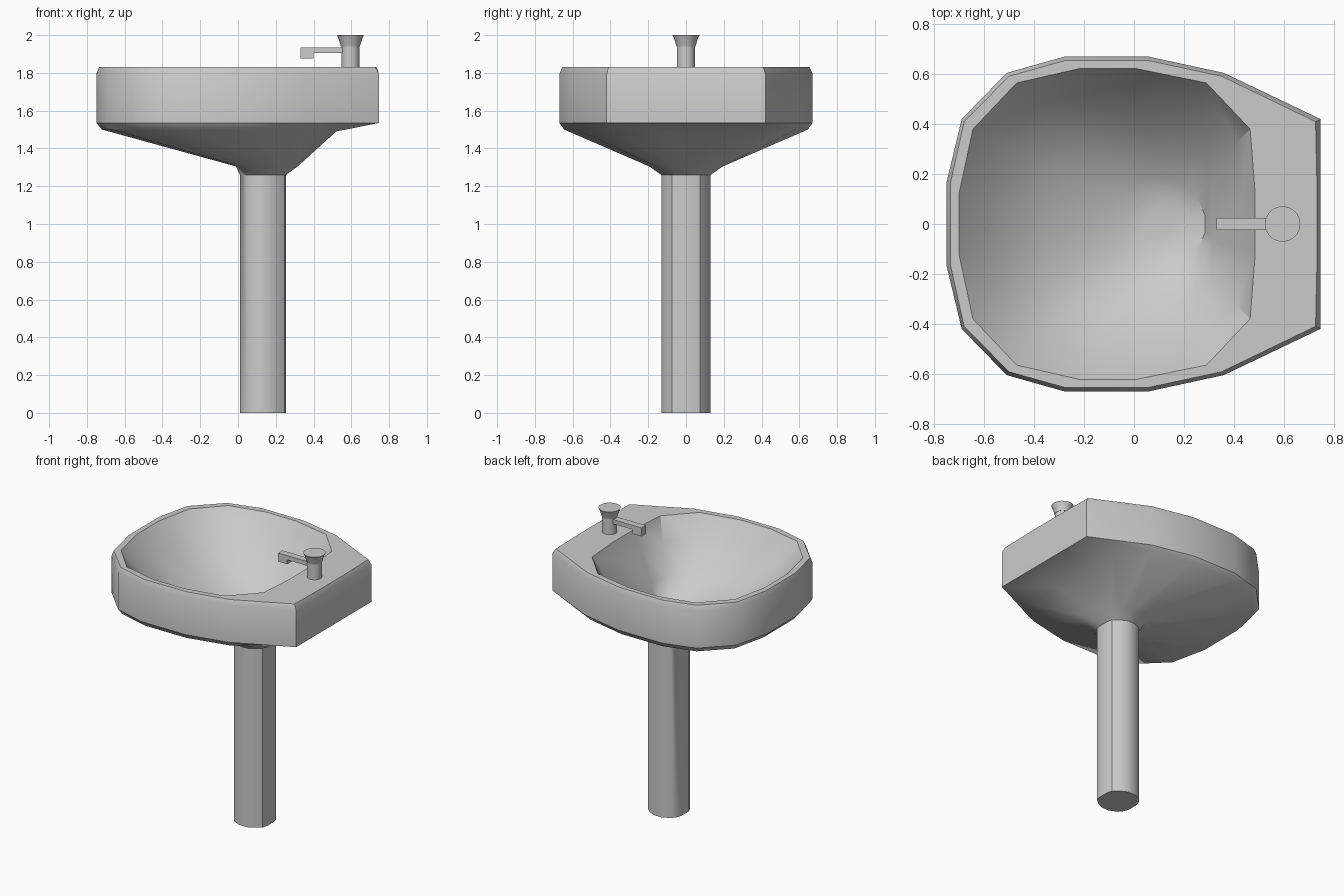
import bpy, bmesh, math

if "Cube" in bpy.data.objects:
    bpy.data.objects.remove(bpy.data.objects["Cube"])

# Half profiles (y >= 0), 8 points from the front of the basin round to the tap side
OUTER = [(-.75, .17), (-.69, .42), (-.51, .605), (-.28, .67),
         (.06, .67), (.36, .605), (.747, .42), (.747, .14)]
RIM = [(-.735, .165), (-.68, .41), (-.50, .592), (-.275, .655),
       (.055, .655), (.35, .592), (.727, .41), (.733, .14)]
BOWL = [(-.70, .125), (-.645, .38), (-.47, .565), (-.22, .622),
        (.01, .622), (.29, .565), (.465, .38), (.485, .125)]
UNDER = [(-.72, .16), (-.665, .41), (-.49, .585), (-.27, .645),
         (.05, .645), (.34, .58), (.52, .42), (.52, .14)]
POST = [(.01, .045), (.025, .08), (.045, .105), (.10, .13),
        (.16, .13), (.21, .105), (.245, .075), (.255, .035)]
DRAIN_X = .097


def ring(half, z):
    pts = half + [(x, -y) for x, y in reversed(half)]
    return [(x, y, z) for x, y in pts]


def toward_drain(s):
    return [(DRAIN_X + (x - DRAIN_X) * s, y * s) for x, y in BOWL]


def circle_half(r):
    return [(DRAIN_X - r * math.cos(math.pi * (i + .5) / 8),
             r * math.sin(math.pi * (i + .5) / 8)) for i in range(8)]


def loft(name, rings, angle=35):
    bm = bmesh.new()
    loops = [[bm.verts.new(p) for p in r] for r in rings]
    n = len(loops[0])
    for a, b in zip(loops, loops[1:]):
        for i in range(n):
            j = (i + 1) % n
            bm.faces.new((a[i], a[j], b[j], b[i]))
    bm.faces.new(loops[0])
    bm.faces.new(loops[-1])
    return finish(name, bm, angle)


def finish(name, bm, angle=35):
    bmesh.ops.recalc_face_normals(bm, faces=bm.faces[:])
    me = bpy.data.meshes.new(name)
    bm.to_mesh(me)
    bm.free()
    ob = bpy.data.objects.new(name, me)
    bpy.context.collection.objects.link(ob)
    bpy.ops.object.select_all(action='DESELECT')
    ob.select_set(True)
    bpy.context.view_layer.objects.active = ob
    bpy.ops.object.shade_smooth_by_angle(angle=math.radians(angle))
    return ob


def lathe(name, x, profile, n=24):
    return loft(name, [[(x + r * math.cos(2 * math.pi * i / n),
                         r * math.sin(2 * math.pi * i / n), z)
                        for i in range(n)] for r, z in profile])


# Basin and pedestal: one continuous shell from the foot, over the rim, to the drain
collar = [(.133 + (x - .133) * (1.5 if x > .133 else 1.17), y * 1.5) for x, y in POST]
under = [(x, y, 1.49 if x > .5 else 1.50) for x, y, _ in ring(UNDER, 0)]
loft("basin_and_pedestal", [
    ring(POST, 0), ring(POST, 1.26), ring(collar, 1.305),
    under, ring(OUTER, 1.535), ring(OUTER, 1.795), ring(RIM, 1.83),
    ring(BOWL, 1.83),
    ring(toward_drain(.85), 1.69), ring(toward_drain(.57), 1.51),
    ring(circle_half(.19), 1.40), ring(circle_half(.11), 1.375),
    ring(circle_half(.058), 1.37)])

# Tap: stem and flared handle
lathe("tap_stem", .595, [(.048, 1.82), (.048, 1.945)])
lathe("tap_handle", .595, [(.05, 1.94), (.064, 1.985), (.071, 2.0)])

# Spout: L-shaped side profile extruded across y
side = [(.57, 1.935), (.33, 1.935), (.33, 1.875), (.40, 1.875), (.40, 1.905), (.57, 1.905)]
loft("tap_spout", [[(x, y, z) for x, z in side] for y in (-.024, .024)], 30)
